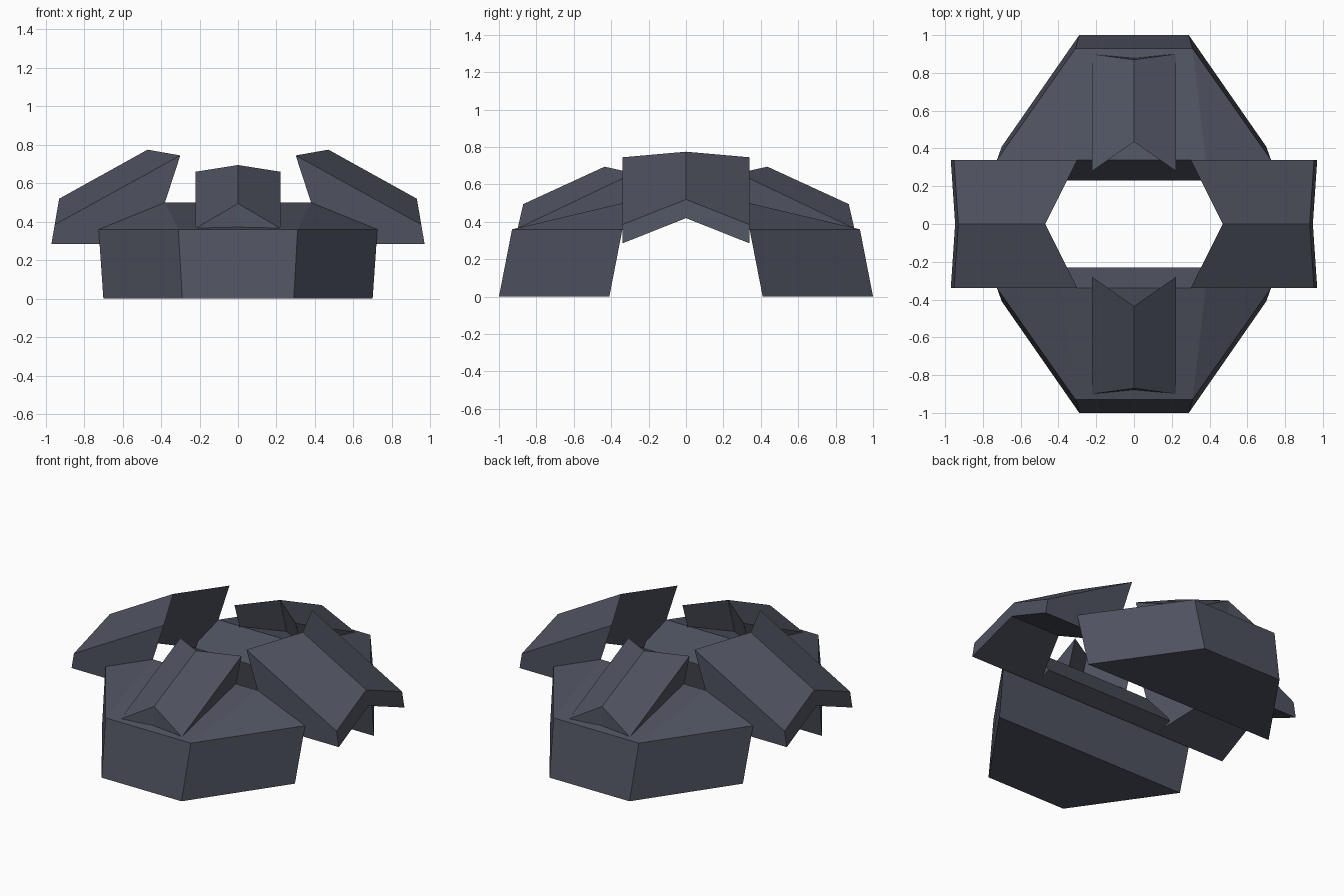
import bpy, bmesh, math
from mathutils import Matrix

if "Cube" in bpy.data.objects:
    bpy.data.objects.remove(bpy.data.objects["Cube"])

steel = bpy.data.materials.new("dark_slate_grey")
steel.diffuse_color = (0.078, 0.086, 0.115, 1)
steel.use_nodes = True
steel.node_tree.nodes["Principled BSDF"].inputs["Base Color"].default_value = steel.diffuse_color


def build(name, verts, faces, turn=0):
    """Flat-faced mesh object, turned by a number of degrees about z."""
    bm = bmesh.new()
    vs = [bm.verts.new(v) for v in verts]
    for f in faces:
        bm.faces.new([vs[i] for i in f])
    bmesh.ops.recalc_face_normals(bm, faces=bm.faces)
    bmesh.ops.transform(bm, matrix=Matrix.Rotation(math.radians(turn), 4, 'Z'), verts=bm.verts)
    mesh = bpy.data.meshes.new(name)
    bm.to_mesh(mesh)
    bm.free()
    mesh.materials.append(steel)
    obj = bpy.data.objects.new(name, mesh)
    bpy.context.collection.objects.link(obj)
    return obj


def chevron_plate(name, half_width, rows, turn):
    """Roof-shaped plate pointing along +x. Each row gives (x, z) of the
    side edges and of the middle ridge."""
    verts = []
    for (ex, ez), (mx, mz) in rows:
        verts += [(ex, -half_width, ez), (mx, 0, mz), (ex, half_width, ez)]
    faces = []
    n = len(rows)
    for r in range(n):
        a, b = 3 * r, 3 * ((r + 1) % n)
        faces += [(a, a + 1, b + 1, b), (a + 1, a + 2, b + 2, b + 1)]
    faces += [tuple(3 * r + s for r in range(n)) for s in (0, 2)]
    return build(name, verts, faces, turn)


# half-hexagon base block with sloping roof
base = []
for z, pts in ((0, ((0.70, -0.41), (0.29, -1.0))), (0.36, ((0.725, -0.34), (0.31, -0.93)))):
    (ox, oy), (ix, iy) = pts
    base += [(-ox, oy, z), (-ix, iy, z), (ix, iy, z), (ox, oy, z)]
base += [(-0.38, -0.34, 0.50), (0.38, -0.34, 0.50)]
base_faces = [(0, 1, 2, 3), (0, 1, 5, 4), (1, 2, 6, 5), (2, 3, 7, 6), (3, 0, 4, 7),
              (5, 6, 9, 8), (4, 5, 8), (6, 7, 9), (4, 7, 9, 8)]

# wedge beam along the inner edge of the base
beam = [(x, y, z) for x in (-0.47, 0.47)
        for y, z in ((-0.34, 0.285), (-0.23, 0.33), (-0.34, 0.50))]
beam_faces = [(0, 1, 2), (3, 4, 5), (0, 1, 4, 3), (1, 2, 5, 4), (2, 0, 3, 5)]

# plate outlines: inner top, outer top, outer bottom, inner bottom
side_rows = [((0.30, 0.745), (0.47, 0.775)), ((0.953, 0.385), (0.93, 0.52)),
             ((0.97, 0.285), (0.947, 0.42)), ((0.45, 0.285), (0.585, 0.42))]
ridge_rows = [((0.28, 0.66), (0.435, 0.695)), ((0.90, 0.365), (0.87, 0.495)),
              ((0.90, 0.34), (0.88, 0.34)), ((0.35, 0.45), (0.51, 0.45))]

for end, turn in (("front", 0), ("back", 180)):
    build(end + "_base", base, base_faces, turn)
    build(end + "_inner_beam", beam, beam_faces, turn)
    chevron_plate(end + "_ridge_plate", 0.222, ridge_rows, turn - 90)
for side, turn in (("right", 0), ("left", 180)):
    chevron_plate(side + "_armour_plate", 0.34, side_rows, turn)
